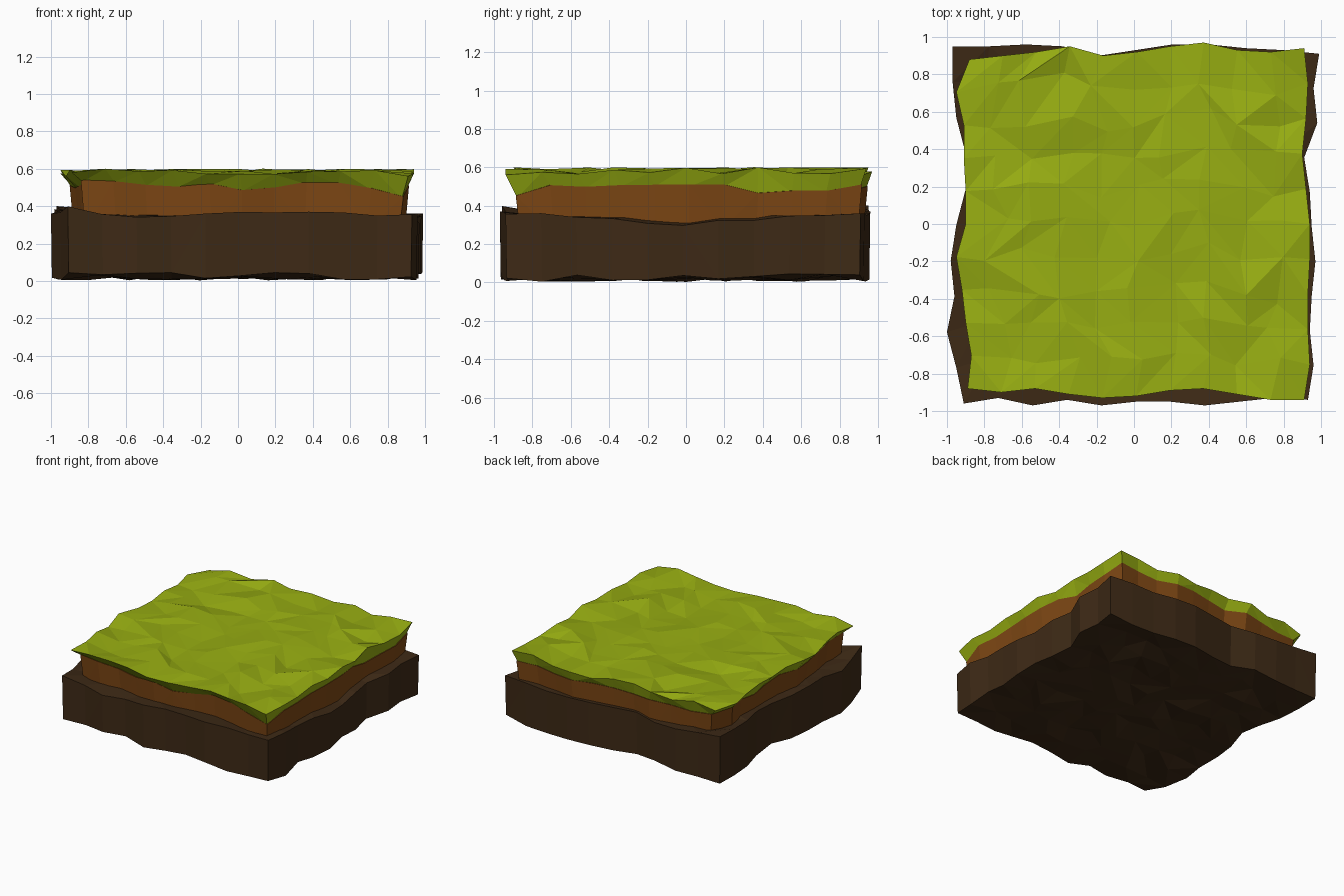
import bpy, bmesh, random

random.seed(7)
N = 10  # cells along each side of a slab

cube = bpy.data.objects.get("Cube")
if cube:
    bpy.data.objects.remove(cube, do_unlink=True)


def material(name, rgb):
    mat = bpy.data.materials.new(name)
    mat.use_nodes = True
    mat.diffuse_color = (*rgb, 1)
    mat.node_tree.nodes["Principled BSDF"].inputs["Base Color"].default_value = (*rgb, 1)
    return mat


def sides(south, east, north, west):
    """Four wavy side profiles, given in hundredths, running along +x or +y."""
    names = ("south", "east", "north", "west")
    return {k: [v / 100 for v in row] for k, row in zip(names, (south, east, north, west))}


def rim_height(rim, i, j, middle):
    if j == 0:
        return rim["south"][i]
    if i == N:
        return rim["east"][j]
    if j == N:
        return rim["north"][i]
    if i == 0:
        return rim["west"][j]
    return middle


def sheet(bm, outline, inset, shift, height, rough):
    """Rough grid of vertices stretched between four wavy edges."""
    rows = []
    for j in range(N + 1):
        row = []
        for i in range(N + 1):
            inner = 0 < i < N and 0 < j < N
            u, v = i / N, j / N
            if inner:
                u += random.uniform(-0.025, 0.025)
                v += random.uniform(-0.025, 0.025)
            west, east = -outline["west"][j] + inset, outline["east"][j] - inset
            south, north = -outline["south"][i] + inset, outline["north"][i] - inset
            x = west + (east - west) * u + shift[0]
            y = south + (north - south) * v + shift[1]
            z = height(i, j) + random.uniform(-rough, rough)
            row.append(bm.verts.new((x, y, max(z, 0))))
        rows.append(row)
    return rows


def slab(name, mat, outline, top, under):
    """Closed slab made of a top sheet, an underside sheet and straight walls."""
    bm = bmesh.new()
    upper = sheet(bm, outline, *top)
    lower = sheet(bm, outline, *under)
    for j in range(N):
        for i in range(N):
            for g in (upper, lower):
                a, b, c, d = g[j][i], g[j][i + 1], g[j + 1][i + 1], g[j + 1][i]
                tris = ((a, b, c), (a, c, d)) if random.random() < 0.5 else ((a, b, d), (b, c, d))
                for tri in tris:
                    bm.faces.new(tri if g is upper else tri[::-1])
    loop = [(i, 0) for i in range(N)] + [(N, j) for j in range(N)]
    loop += [(N - i, N) for i in range(N)] + [(0, N - j) for j in range(N)]
    for (i, j), (k, l) in zip(loop, loop[1:] + loop[:1]):
        bm.faces.new((lower[j][i], lower[l][k], upper[l][k], upper[j][i]))
    bmesh.ops.triangulate(bm, faces=[f for f in bm.faces if len(f.verts) > 3])
    bmesh.ops.recalc_face_normals(bm, faces=bm.faces)
    mesh = bpy.data.meshes.new(name)
    bm.to_mesh(mesh)
    bm.free()
    mesh.materials.append(mat)
    obj = bpy.data.objects.new(name, mesh)
    bpy.context.collection.objects.link(obj)
    return obj


grass = material("grass green", (0.31, 0.42, 0.006))
clay = material("warm brown soil", (0.21, 0.064, 0.007))
earth = material("dark brown earth", (0.048, 0.023, 0.008))

# Outlines of the turf and of the wider earth base
turf_outline = sides(
    (88, 90, 88, 91, 93, 92, 89, 88, 91, 94, 94),
    (91, 94, 93, 93, 94, 94, 92, 90, 92, 93, 91),
    (88, 90, 92, 95, 90, 92, 95, 97, 93, 92, 94),
    (89, 87, 90, 92, 95, 90, 90, 91, 91, 95, 88))
base_outline = sides(
    (96, 93, 97, 94, 97, 95, 95, 97, 95, 93, 94),
    (93, 96, 94, 95, 97, 95, 94, 91, 98, 96, 99),
    (95, 95, 96, 95, 90, 93, 96, 96, 94, 93, 91),
    (91, 95, 100, 96, 98, 95, 90, 90, 95, 97, 97))

# Heights of the seams between the layers
base_seam = sides(
    (40, 36, 34, 35, 36, 37, 37, 37, 37, 35, 36),
    (36, 36, 34, 33, 31, 30, 32, 32, 35, 35, 36),
    (40, 38, 36, 36, 37, 37, 37, 36, 35, 36, 36),
    (40, 37, 36, 37, 38, 37, 36, 37, 38, 39, 40))
turf_seam = sides(
    (53, 53, 51, 50, 51, 48, 49, 52, 52, 49, 44),
    (44, 50, 49, 50, 50, 50, 50, 46, 47, 47, 50),
    (50, 49, 50, 51, 49, 50, 51, 49, 48, 50, 50),
    (53, 51, 50, 49, 50, 51, 50, 48, 50, 51, 50))

lean = (0.012, 0.015)

# Dark earth base
slab("earth_base", earth, base_outline,
     (0, (0, 0), lambda i, j: rim_height(base_seam, i, j, 0.35), 0.004),
     (0.005, (0, 0), lambda i, j: 0.025, 0.022))

# Warm soil layer, tapering down into the base
slab("soil_layer", clay, turf_outline,
     (0.038, lean, lambda i, j: rim_height(turf_seam, i, j, 0.49) + 0.008, 0.004),
     (0.06, lean, lambda i, j: 0.27, 0.01))

# Grass turf with an overhanging rim
slab("grass_turf", grass, turf_outline,
     (0, (0, 0), lambda i, j: 0.58, 0.021),
     (0.046, lean, lambda i, j: rim_height(turf_seam, i, j, 0.5), 0.003))
